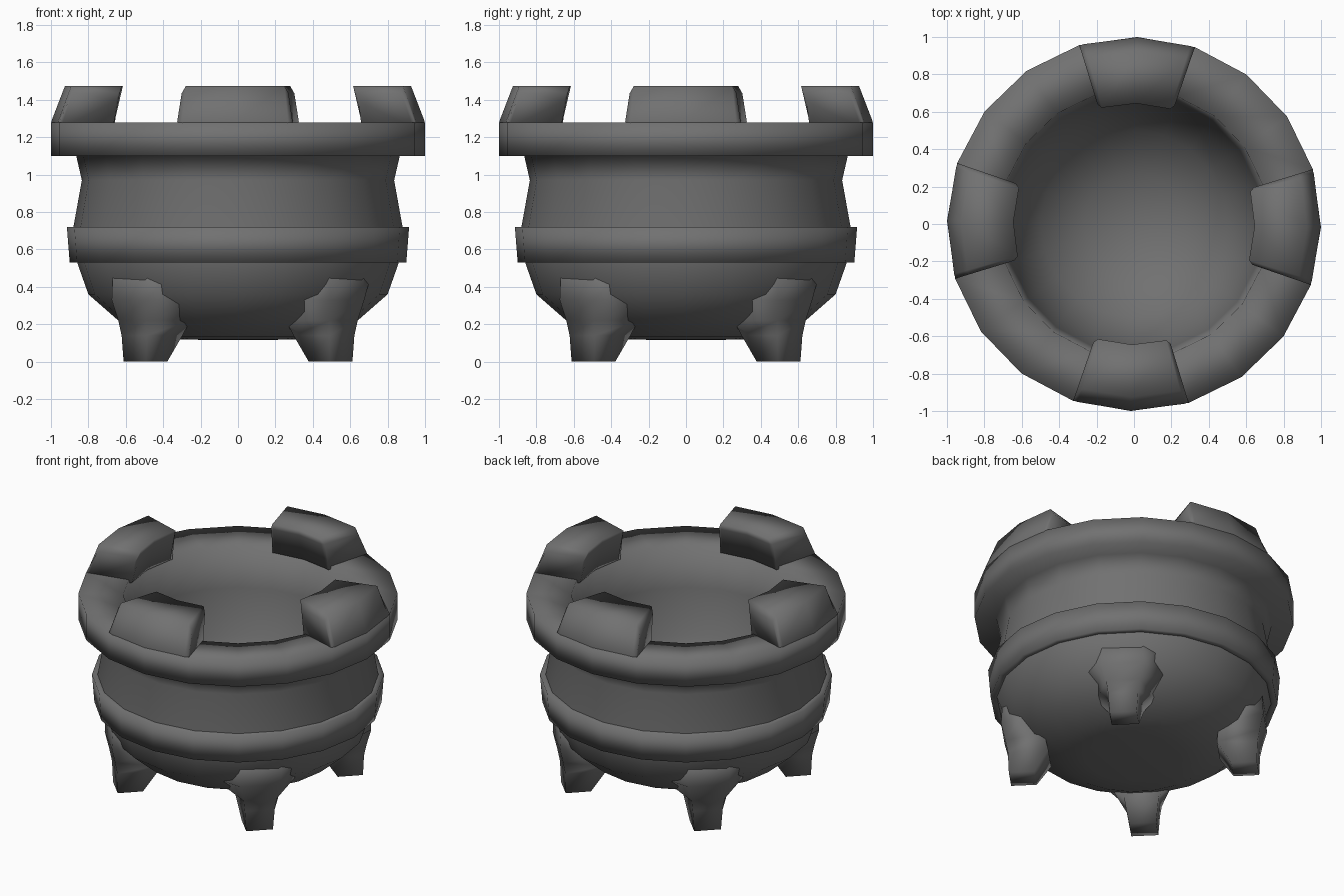
import bpy, bmesh
from math import sin, cos, radians, tau

if "Cube" in bpy.data.objects:
    bpy.data.objects.remove(bpy.data.objects["Cube"])

SIDES = 20
TWIST = radians(-1)

# Dark grey stone
stone = bpy.data.materials.new("dark_stone")
stone.diffuse_color = (0.165, 0.165, 0.165, 1)
stone.use_nodes = True
stone.node_tree.nodes["Principled BSDF"].inputs["Base Color"].default_value = stone.diffuse_color


def make_object(name, bm):
    bmesh.ops.remove_doubles(bm, verts=bm.verts, dist=1e-4)
    bmesh.ops.recalc_face_normals(bm, faces=bm.faces)
    for f in bm.faces:
        f.smooth = True
    mesh = bpy.data.meshes.new(name)
    bm.to_mesh(mesh)
    bm.free()
    mesh.materials.append(stone)
    ob = bpy.data.objects.new(name, mesh)
    bpy.context.collection.objects.link(ob)
    return ob


def lathe(name, profile):
    """Closed profile of (radius, z) points turned around z."""
    bm = bmesh.new()
    rings = []
    for r, z in profile:
        if r == 0:
            rings.append([bm.verts.new((0, 0, z))] * SIDES)
        else:
            rings.append([bm.verts.new((r * cos(TWIST + tau * i / SIDES),
                                        r * sin(TWIST + tau * i / SIDES), z))
                          for i in range(SIDES)])
    for a, b in zip(rings, rings[1:] + rings[:1]):
        for i in range(SIDES):
            j = (i + 1) % SIDES
            corners = list(dict.fromkeys((a[i], a[j], b[j], b[i])))
            if len(corners) > 2:
                bm.faces.new(corners)
    return make_object(name, bm)


def loft(name, sections):
    bm = bmesh.new()
    rings = [[bm.verts.new(p) for p in s] for s in sections]
    for a, b in zip(rings, rings[1:]):
        n = len(a)
        for i in range(n):
            j = (i + 1) % n
            bm.faces.new((a[i], a[j], b[j], b[i]))
    bm.faces.new(rings[0])
    bm.faces.new(rings[-1])
    return make_object(name, bm)


# Pot: outer bowl and waist, rim, then down into the hollow
lathe("pot_body", [
    (0, 0.115), (0.30, 0.118), (0.46, 0.135), (0.64, 0.22), (0.80, 0.36),
    (0.86, 0.53), (0.88, 0.72), (0.835, 0.97), (0.865, 1.10),
    (1.0, 1.10), (1.0, 1.28), (0.72, 1.27),
    (0.69, 1.0), (0.63, 0.70), (0.50, 0.48), (0.27, 0.34), (0, 0.29)])

# Belly band
lathe("belly_band", [(0.84, 0.53), (0.90, 0.53), (0.915, 0.72), (0.84, 0.72)])

# Four raised lugs on the rim, their ends slightly rounded
for k in range(4):
    mid = TWIST + tau * k / 4
    sections = []
    for deg, top, r_in in ((-18, 1.435, 0.67), (-16.5, 1.475, 0.645), (0, 1.475, 0.645),
                           (16.5, 1.475, 0.645), (18, 1.435, 0.67)):
        a = mid + radians(deg)
        profile = [(0.70, 1.25), (0.99, 1.25), (0.998, 1.285),
                   (0.925, top), (r_in, top), (r_in + 0.01, top - 0.04)]
        sections.append([(r * cos(a), r * sin(a), z) for r, z in profile])
    loft(f"rim_lug_{k + 1}", sections)

# Four flared legs on the diagonals: z, inner radius and half width, outer radius and half width
LEG = [(0.0, 0.62, 0.085, 0.78, 0.085), (0.14, 0.53, 0.11, 0.785, 0.095),
       (0.22, 0.55, 0.19, 0.80, 0.105), (0.33, 0.66, 0.28, 0.825, 0.13),
       (0.50, 0.74, 0.28, 0.815, 0.13)]
for k in range(4):
    a = radians(45 + 90 * k)
    sections = []
    for z, r0, w0, r1, w1 in LEG:
        sections.append([(r * cos(a) - t * sin(a), r * sin(a) + t * cos(a), z)
                         for r, t in ((r0, -w0), (r1, -w1), (r1, w1), (r0, w0))])
    loft(f"leg_{k + 1}", sections)
